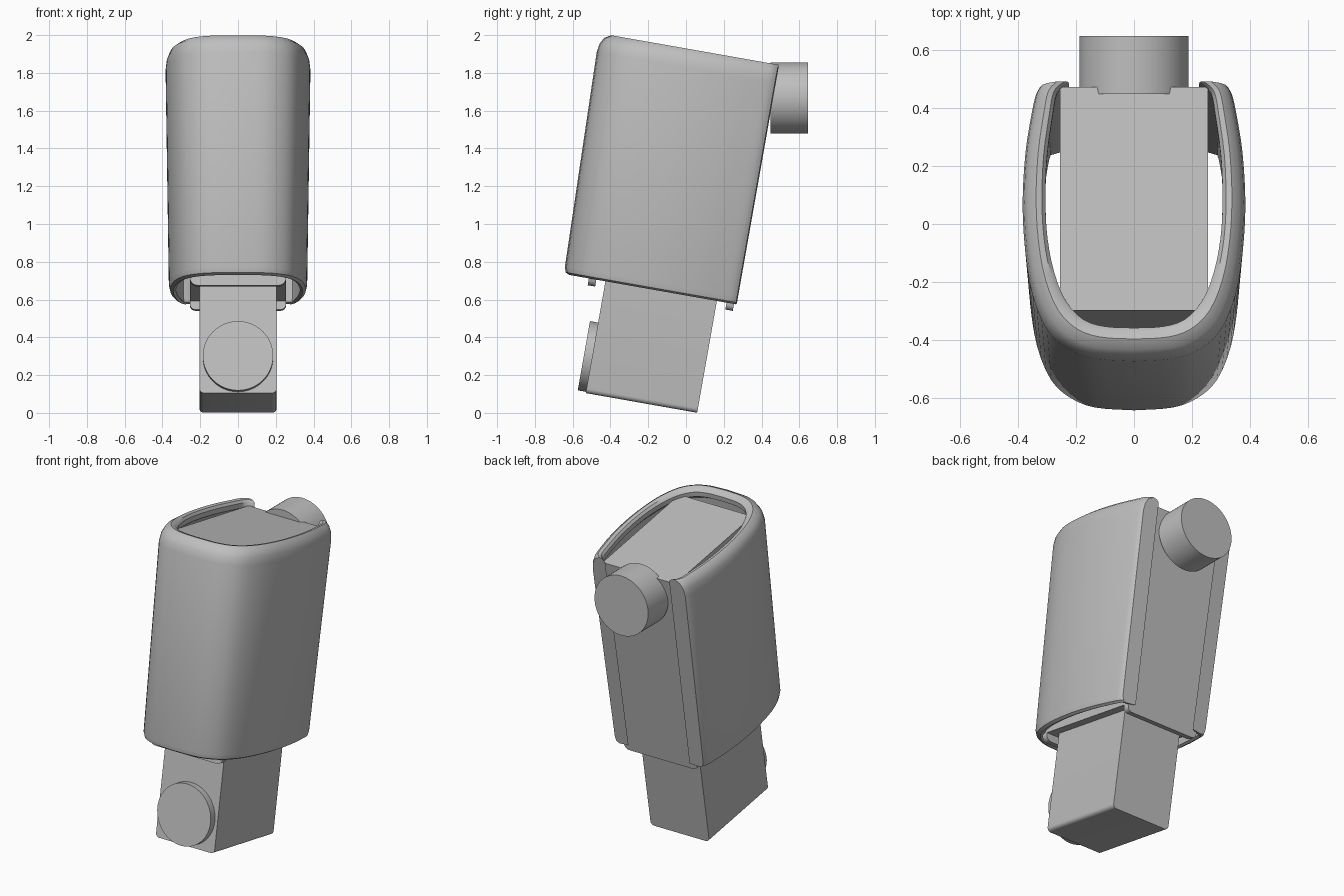
import bpy, bmesh, math
from mathutils import Vector, Matrix

cube = bpy.data.objects.get("Cube")
if cube:
    bpy.data.objects.remove(cube, do_unlink=True)

GREY = (0.52, 0.52, 0.52, 1)
mat = bpy.data.materials.new("plain grey")
mat.use_nodes = True
mat.diffuse_color = GREY
mat.node_tree.nodes["Principled BSDF"].inputs["Base Color"].default_value = GREY
LEAN = math.radians(-10)  # the whole body leans back


def finish(bm, name, lean=True, smooth=True):
    bmesh.ops.recalc_face_normals(bm, faces=bm.faces)
    mesh = bpy.data.meshes.new(name)
    bm.to_mesh(mesh)
    bm.free()
    mesh.materials.append(mat)
    obj = bpy.data.objects.new(name, mesh)
    bpy.context.collection.objects.link(obj)
    if lean:
        obj.rotation_euler.x = LEAN
    if smooth:
        bpy.ops.object.select_all(action='DESELECT')
        obj.select_set(True)
        bpy.context.view_layer.objects.active = obj
        bpy.ops.object.shade_smooth_by_angle(angle=math.radians(35))
    return obj


def box(name, half, y0, y1, z0, z1, round_bottom=0):
    """Box with optionally rounded lower left and right edges."""
    bm = bmesh.new()
    size = Matrix.Diagonal((2 * half, y1 - y0, z1 - z0, 1))
    place = Matrix.Translation((0, (y0 + y1) / 2, (z0 + z1) / 2))
    bmesh.ops.create_cube(bm, size=1, matrix=place @ size)
    if round_bottom:
        edges = [e for e in bm.edges
                 if all(abs(v.co.z - z0) < 1e-4 for v in e.verts)
                 and abs(e.verts[0].co.x - e.verts[1].co.x) < 1e-4]
        bmesh.ops.bevel(bm, geom=edges, offset=round_bottom, segments=5,
                        profile=0.5, affect='EDGES')
    return finish(bm, name)


def drum(name, radius, y0, y1, z, lean):
    """Cylinder lying along y."""
    bm = bmesh.new()
    place = Matrix.Translation((0, (y0 + y1) / 2, z)) @ Matrix.Rotation(math.pi / 2, 4, 'X')
    bmesh.ops.create_cone(bm, cap_ends=True, segments=64, radius1=radius,
                          radius2=radius, depth=y1 - y0, matrix=place)
    return finish(bm, name, lean)


def spline(points, steps=3):
    """Catmull-Rom curve through the points."""
    pts = [Vector(p) for p in points]
    pts = [2 * pts[0] - pts[1]] + pts + [2 * pts[-1] - pts[-2]]
    out = []
    for a, b, c, d in zip(pts, pts[1:], pts[2:], pts[3:]):
        for k in range(steps):
            t = k / steps
            out.append(0.5 * (2 * b + (c - a) * t + (2 * a - 5 * b + 4 * c - d) * t ** 2
                              + (3 * b - a - 3 * c + d) * t ** 3))
    return out + [pts[-2]]


# Wraparound shell: half plan outlines from front centre to back end
outer = [(0, -.80), (.14, -.79), (.23, -.755), (.30, -.69), (.35, -.57), (.375, -.42),
         (.385, -.25), (.375, -.07), (.355, .06), (.34, .13), (.325, .16)]
inner = [(0, -.695), (.10, -.69), (.175, -.665), (.235, -.60), (.275, -.50), (.298, -.38),
         (.305, -.25), (.30, -.10), (.28, .05), (.264, .13), (.225, .165)]
TOP, BOTTOM, BACK = 1.90, 0.612, 0.155

# Wall section: (share of the way from outer to inner, height)
section = [(0, .65), (0, 1.80), (.08, 1.845), (.27, 1.88), (.6, TOP), (.85, 1.895),
           (1, 1.88), (1, 1.85), ("thin", 1.81), ("thin", .62), (.3, BOTTOM), (.08, .622)]


def mirror(points):
    return [Vector((-p.x, p.y)) for p in reversed(points[1:])] + points


outer_path, inner_path = mirror(spline(outer)), mirror(spline(inner))
count = len(outer_path)
bm = bmesh.new()
rings = []
for i, (o, n) in enumerate(zip(outer_path, inner_path)):
    to_end = min(i, count - 1 - i)
    thin = 1 if to_end < 3 else 0.5  # thick lips along the back opening
    ring = []
    for share, z in section:
        p = o.lerp(n, thin if share == "thin" else share)
        taper = (TOP - z) / (TOP - BOTTOM)
        ring.append(bm.verts.new((p.x * (1 - .05 * taper),
                                  BACK + (p.y - BACK) * (1 - .037 * taper), z)))
    rings.append(ring)
for a, b in zip(rings, rings[1:]):
    for j in range(len(a)):
        k = (j + 1) % len(a)
        bm.faces.new((a[j], a[k], b[k], b[j]))
bm.faces.new(rings[0])
bm.faces.new(rings[-1])
finish(bm, "outer_shell")

# Inner core with front and back plates reaching slightly lower
box("core_body", .255, -.59, .11, .62, 1.86)
box("core_front_plate", .255, -.63, -.59, .575, 1.86, .04)
box("core_back_plate", .255, .11, .15, .575, 1.86, .03)

# Lower block with its front disc
box("lower_block", .205, -.541, .058, .011, .75, .025)
drum("front_disc", .186, -.585, -.53, .204, True)

# Level drum at the upper back
drum("rear_drum", .188, .447, .647, 1.667, False)
